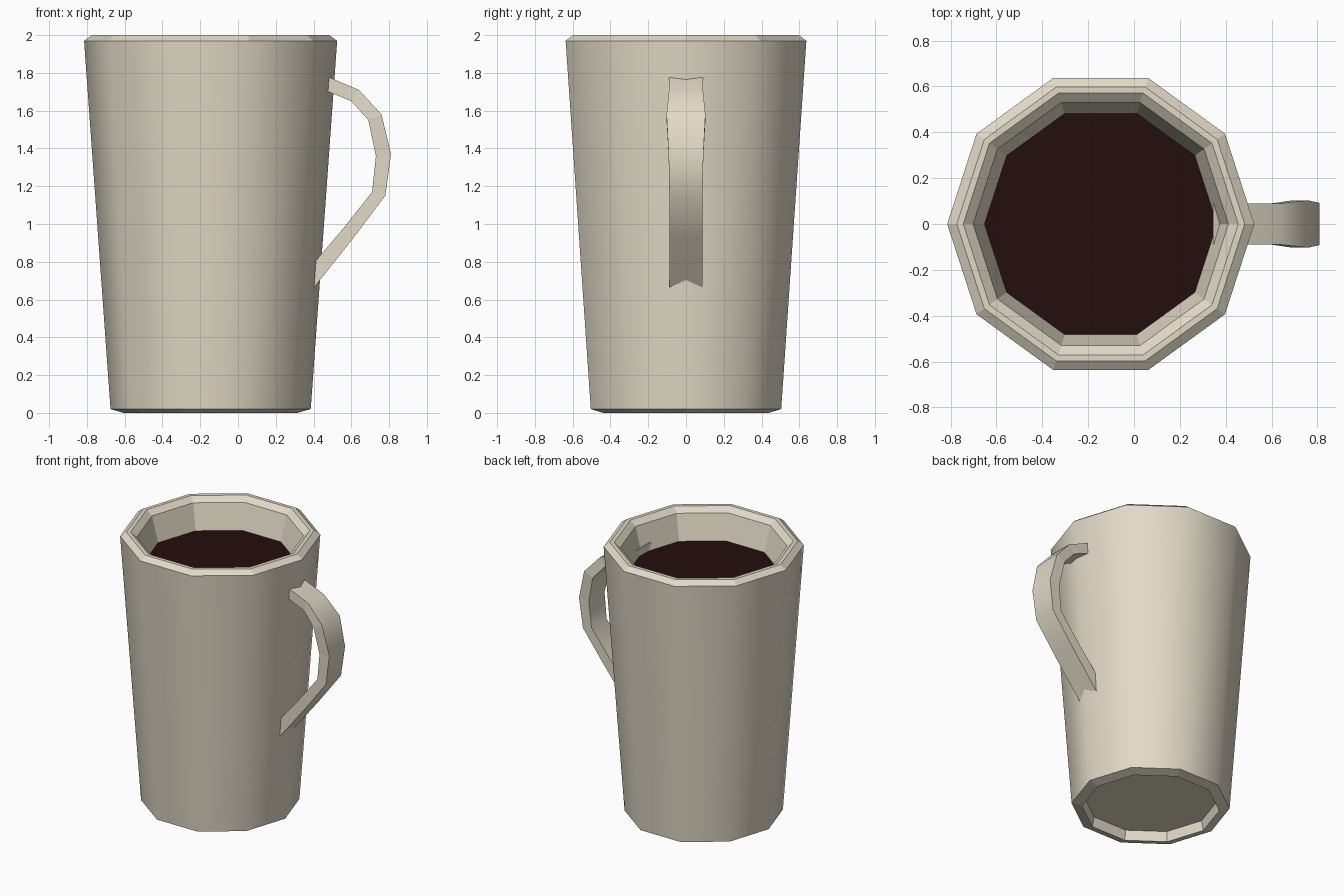
import bpy, bmesh, math

if "Cube" in bpy.data.objects:
    bpy.data.objects.remove(bpy.data.objects["Cube"])

CX, SIDES = -0.145, 10


def material(name, rgb):
    m = bpy.data.materials.new(name)
    m.diffuse_color = (*rgb, 1)
    m.use_nodes = True
    m.node_tree.nodes["Principled BSDF"].inputs["Base Color"].default_value = m.diffuse_color
    return m


cream = material("cream ceramic", (0.76, 0.70, 0.57))
coffee = material("dark coffee", (0.018, 0.004, 0.004))


def finish(name, bm, mat, recalc=True):
    if recalc:
        bmesh.ops.recalc_face_normals(bm, faces=bm.faces)
    me = bpy.data.meshes.new(name)
    bm.to_mesh(me)
    bm.free()
    me.materials.append(mat)
    ob = bpy.data.objects.new(name, me)
    bpy.context.collection.objects.link(ob)
    return ob


def ring(bm, r, z):
    return [bm.verts.new((CX + r * math.cos(2 * math.pi * i / SIDES),
                          r * math.sin(2 * math.pi * i / SIDES), z))
            for i in range(SIDES)]


def sharpen(bm):
    # Only edges between two smooth faces with a shallow angle stay soft
    for e in bm.edges:
        e.smooth = (len(e.link_faces) == 2 and all(f.smooth for f in e.link_faces))


# Cup: underside recess, foot bevel, outer wall, bevelled rim, inner wall
profile = [(0.445, 0.07), (0.46, 0.0), (0.53, 0.02), (0.67, 1.97), (0.628, 2.0),
           (0.60, 2.0), (0.557, 1.965), (0.505, 1.77)]
bm = bmesh.new()
rings = [ring(bm, r, z) for r, z in profile]
for k in range(len(rings) - 1):
    a, b = rings[k], rings[k + 1]
    for i in range(SIDES):
        j = (i + 1) % SIDES
        f = bm.faces.new((a[i], a[j], b[j], b[i]))
        f.smooth = (k == 2)  # the outer wall is smooth
bm.faces.new(rings[0][::-1])
bm.faces.new(rings[-1])
sharpen(bm)
finish("cup", bm, cream)

# Coffee surface
bm = bmesh.new()
bm.faces.new(ring(bm, 0.509, 1.78))
finish("coffee_surface", bm, coffee, False)

# Handle: (outer x, z), (inner x, z), half width
stations = [
    ((0.345, 1.835), (0.345, 1.755), 0.088),
    ((0.64, 1.71), (0.60, 1.65), 0.09),
    ((0.76, 1.58), (0.69, 1.55), 0.103),
    ((0.81, 1.37), (0.73, 1.36), 0.092),
    ((0.78, 1.15), (0.71, 1.17), 0.088),
    ((0.61, 0.925), (0.56, 0.98), 0.088),
    ((0.36, 0.61), (0.36, 0.745), 0.088),
]
bm = bmesh.new()
loops = []
for (ox, oz), (ix, iz), w in stations:
    loops.append([bm.verts.new(p) for p in
                  ((ox, -w, oz), (ox, w, oz), (ix, w, iz), (ix, -w, iz))])
for a, b in zip(loops, loops[1:]):
    for i in range(4):
        j = (i + 1) % 4
        f = bm.faces.new((a[i], a[j], b[j], b[i]))
        f.smooth = i in (0, 2)  # outer and inner strips are smooth
bm.faces.new(loops[0])
bm.faces.new(loops[-1][::-1])
sharpen(bm)
finish("handle", bm, cream)
